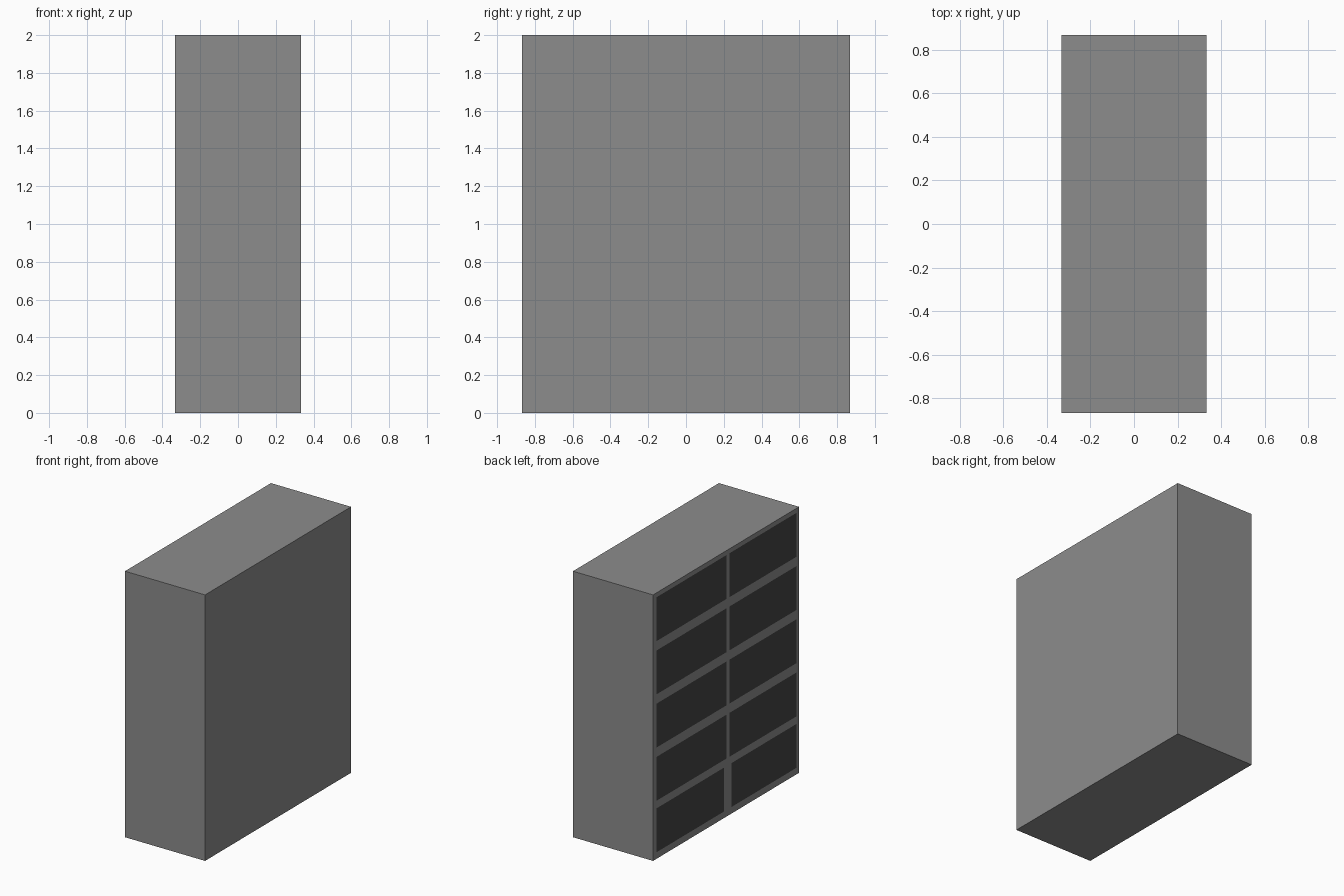
import bpy

if "Cube" in bpy.data.objects:
    bpy.data.objects.remove(bpy.data.objects["Cube"])

# Overall size
HALF_X, HALF_Y, HEIGHT = 0.333, 0.867, 2.0
FACE_X = -HALF_X - 0.001   # panels lie flush on the -x face


def grey(name, v):
    mat = bpy.data.materials.new(name)
    mat.diffuse_color = (v, v, v, 1)
    mat.use_nodes = True
    mat.node_tree.nodes["Principled BSDF"].inputs["Base Color"].default_value = mat.diffuse_color
    return mat


def panel(name, y0, y1, z0, z1, mat):
    """Flat rectangle facing -x."""
    mesh = bpy.data.meshes.new(name)
    corners = [(FACE_X, y1, z0), (FACE_X, y0, z0), (FACE_X, y0, z1), (FACE_X, y1, z1)]
    mesh.from_pydata(corners, [], [(3, 2, 1, 0)])
    mesh.materials.append(mat)
    # Make sure the face looks outward
    if mesh.polygons[0].normal.x > 0:
        mesh.flip_normals()
    bpy.context.collection.objects.link(bpy.data.objects.new(name, mesh))


body_mat = grey("body_grey", 0.265)
dark = grey("dark_panel", 0.061)

# Cabinet body
bpy.ops.mesh.primitive_cube_add(size=1, location=(0, 0, HEIGHT / 2))
body = bpy.context.object
body.name = "cabinet_body"
body.scale = (2 * HALF_X, 2 * HALF_Y, HEIGHT)
bpy.ops.object.transform_apply(location=False, rotation=False, scale=True)
body.data.materials.append(body_mat)

# Two columns of five dark compartment panels; the lowest pair has a wider centre post
PANEL_H = 0.33
OUTER_Y = 0.83
POST_Y = -0.02
rows = [(1.967, 0.018), (1.567, 0.018), (1.167, 0.018), (0.767, 0.018),
        (0.38, 0.046)]  # top of panel, half of the centre post
for i, (top, half) in enumerate(rows, 1):
    panel(f"compartment_panel_back_{i}", POST_Y + half, OUTER_Y, top - PANEL_H, top, dark)
    panel(f"compartment_panel_front_{i}", -OUTER_Y - 0.005, POST_Y - half, top - PANEL_H, top, dark)
